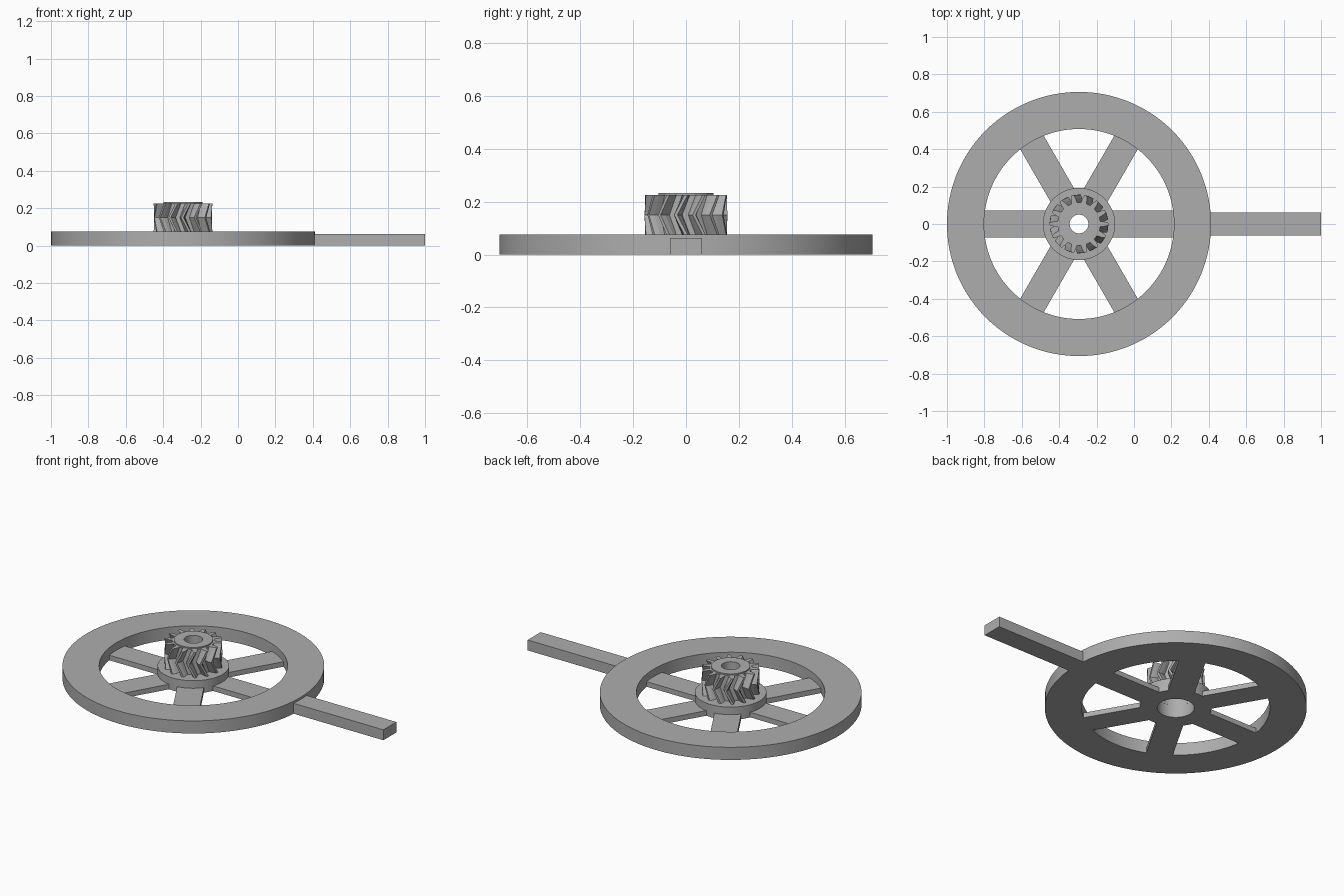
import bpy, bmesh, math

if "Cube" in bpy.data.objects:
    bpy.data.objects.remove(bpy.data.objects["Cube"])

CX = -0.294          # wheel axis
SEG = 128            # roundness

grey = bpy.data.materials.new("plain grey")
grey.use_nodes = True
colour = (0.42, 0.42, 0.42, 1)
grey.diffuse_color = colour
grey.node_tree.nodes["Principled BSDF"].inputs["Base Color"].default_value = colour


def finish(name, bm, smooth=False):
    bmesh.ops.recalc_face_normals(bm, faces=bm.faces)
    mesh = bpy.data.meshes.new(name)
    bm.to_mesh(mesh)
    bm.free()
    mesh.materials.append(grey)
    obj = bpy.data.objects.new(name, mesh)
    bpy.context.collection.objects.link(obj)
    if smooth:
        bpy.ops.object.select_all(action='DESELECT')
        obj.select_set(True)
        bpy.context.view_layer.objects.active = obj
        bpy.ops.object.shade_smooth_by_angle(angle=math.radians(30))
    return obj


def bridge_rings(bm, rings):
    """Join rings of equal length into a closed tube-like loop."""
    for a, b in zip(rings, rings[1:] + rings[:1]):
        for i in range(len(a)):
            j = (i + 1) % len(a)
            bm.faces.new((a[i], a[j], b[j], b[i]))


def lathe(name, profile):
    bm = bmesh.new()
    rings = [[bm.verts.new((r * math.cos(math.tau * i / SEG),
                            r * math.sin(math.tau * i / SEG), z))
              for i in range(SEG)] for r, z in profile]
    bridge_rings(bm, rings)
    obj = finish(name, bm, True)
    obj.location.x = CX
    return obj


def bar(name, x0, x1, width, height):
    bm = bmesh.new()
    bmesh.ops.create_cube(bm, size=1)
    for v in bm.verts:
        v.co.x = x0 if v.co.x < 0 else x1
        v.co.y *= width
        v.co.z = height * (v.co.z + 0.5)
    return finish(name, bm)


# Wheel rim
lathe("rim", [(0.508, 0), (0.706, 0), (0.706, 0.075), (0.508, 0.075)])

# Hub with stepped bore and raised collar on top
lathe("hub", [(0.1, 0), (0.193, 0), (0.193, 0.075), (0.105, 0.075),
              (0.105, 0.232), (0.05, 0.232), (0.05, 0.115), (0.1, 0.115)])

# Thin spokes, flush with the underside
for k in range(6):
    spoke = bar(f"spoke_{k + 1}", 0.178, 0.509, 0.145, 0.03)
    spoke.location.x = CX
    spoke.rotation_euler.z = k * math.tau / 6

# Crank arm outside the rim
bar("arm", 0.405, 1.0, 0.122, 0.062)

# Herringbone pinion
TEETH, ROOT, TIP, TWIST = 14, 0.115, 0.157, -0.25
pitch = math.tau / TEETH
tooth = [(-0.28, ROOT), (-0.2, 0.137), (-0.09, TIP),
         (0.09, TIP), (0.2, 0.137), (0.28, ROOT)]


def gear_ring(bm, z, turn, radius=None):
    ring = []
    for t in range(TEETH):
        for offset, r in tooth:
            a = (t + offset) * pitch + turn
            r = radius or r
            ring.append(bm.verts.new((r * math.cos(a), r * math.sin(a), z)))
    return ring


bm = bmesh.new()
bridge_rings(bm, [gear_ring(bm, 0.075, 0, 0.1), gear_ring(bm, 0.075, 0),
                  gear_ring(bm, 0.15, TWIST), gear_ring(bm, 0.225, 0),
                  gear_ring(bm, 0.225, 0, 0.1)])
pinion = finish("herringbone_pinion", bm)
pinion.location.x = CX
